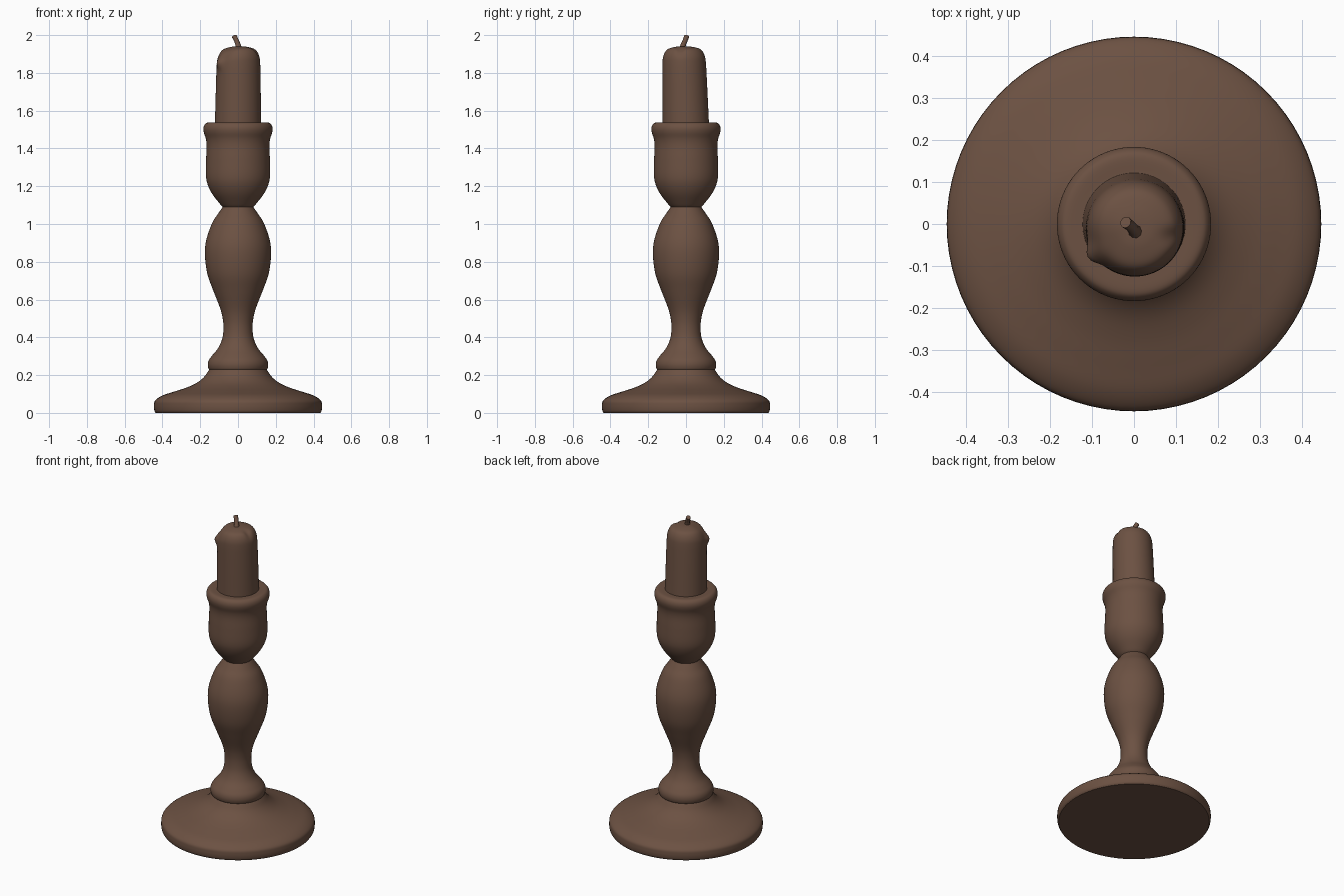
import bpy, bmesh, math
from mathutils import Vector

if "Cube" in bpy.data.objects:
    bpy.data.objects.remove(bpy.data.objects["Cube"])

wood = bpy.data.materials.new("warm brown")
wood.diffuse_color = (0.15, 0.083, 0.055, 1)
wood.use_nodes = True
wood.node_tree.nodes["Principled BSDF"].inputs["Base Color"].default_value = wood.diffuse_color


def smooth_path(pts, n=5):
    """Catmull-Rom curve through the (radius, z) points."""
    p = [Vector(q) for q in pts]
    p = [2 * p[0] - p[1]] + p + [2 * p[-1] - p[-2]]
    out = []
    for i in range(1, len(p) - 2):
        a, b, c, d = p[i - 1:i + 3]
        for k in range(n):
            t = k / n
            out.append(0.5 * (2 * b + (c - a) * t + (2 * a - 5 * b + 4 * c - d) * t * t
                              + (3 * b - a - 3 * c + d) * t ** 3))
    return out + [p[-2]]


def finish(name, bm, angle=40):
    bmesh.ops.remove_doubles(bm, verts=bm.verts, dist=1e-5)
    bmesh.ops.recalc_face_normals(bm, faces=bm.faces)
    me = bpy.data.meshes.new(name)
    bm.to_mesh(me)
    bm.free()
    me.materials.append(wood)
    ob = bpy.data.objects.new(name, me)
    bpy.context.collection.objects.link(ob)
    bpy.ops.object.select_all(action='DESELECT')
    ob.select_set(True)
    bpy.context.view_layer.objects.active = ob
    bpy.ops.object.shade_smooth_by_angle(angle=math.radians(angle))
    return ob


def lathe(name, path, deform=None, seg=80):
    bm = bmesh.new()
    rings = []
    for r, z in path:
        ring = []
        for i in range(seg):
            a = 2 * math.pi * i / seg
            co = deform(r, z, a) if deform else (r * math.cos(a), r * math.sin(a), z)
            ring.append(bm.verts.new(co))
        rings.append(ring)
    for lo, hi in zip(rings, rings[1:]):
        for i in range(seg):
            j = (i + 1) % seg
            bm.faces.new((lo[i], lo[j], hi[j], hi[i]))
    for ring in (rings[0], rings[-1]):
        if (ring[0].co - ring[seg // 2].co).length > 1e-4:
            bm.faces.new(ring)
    return finish(name, bm)


# Wide round foot
lathe("base", smooth_path([
    (0.436, 0), (0.443, 0.012), (0.445, 0.04), (0.438, 0.066), (0.40, 0.092), (0.34, 0.112),
    (0.275, 0.133), (0.22, 0.158), (0.18, 0.19), (0.152, 0.23)]))

# Turned stem with lower collar and bulb
lathe("stem", smooth_path([
    (0.15, 0.226), (0.157, 0.236), (0.160, 0.257), (0.154, 0.28), (0.136, 0.305), (0.104, 0.345),
    (0.083, 0.395), (0.077, 0.45), (0.081, 0.50), (0.095, 0.555), (0.13, 0.645), (0.162, 0.735),
    (0.175, 0.835), (0.168, 0.915), (0.137, 1.005), (0.105, 1.055), (0.08, 1.092)]))

# Candle cup with flared rim
lathe("cup", smooth_path([
    (0.08, 1.09), (0.097, 1.108), (0.137, 1.16), (0.161, 1.21), (0.17, 1.26), (0.169, 1.34),
    (0.166, 1.41), (0.170, 1.45), (0.181, 1.485), (0.183, 1.508), (0.176, 1.527),
    (0.16, 1.537), (0.12, 1.537)]))


# Candle: leans a little forward, with a melted lip at front left
def melt(r, z, a):
    t = (z - 1.5) / 0.44
    d = (a - math.radians(212) + math.pi) % (2 * math.pi) - math.pi
    lip = math.exp(-(d / 0.22) ** 2)
    rim = min(1, r / 0.115)
    high = math.exp(-((z - 1.88) / 0.05) ** 2)
    rr = r + 0.020 * lip * high * rim ** 4
    x = rr * math.cos(a) + 0.003 * t
    y = rr * math.sin(a) - 0.012 * t
    top = min(1, max(0, (z - 1.8) / 0.1))
    # left side of the top sags, with a small dent at right
    z -= top * (0.028 * rim ** 2 * math.exp(-(d / 0.7) ** 2))
    dent = ((x - 0.095) / 0.025) ** 2 + ((y + 0.03) / 0.02) ** 2
    z -= top * 0.012 * math.exp(-dent)
    return (x, y, z)


lathe("candle", smooth_path([
    (0.123, 1.50), (0.121, 1.60), (0.119, 1.70), (0.117, 1.79), (0.115, 1.85), (0.111, 1.885),
    (0.100, 1.912), (0.083, 1.928), (0.05, 1.937), (0.025, 1.940), (0, 1.940)]), melt)

# Bent wick
bm = bmesh.new()
centres = [(0.004, -0.02, 1.925), (0.0, -0.014, 1.95), (-0.009, -0.004, 1.972), (-0.02, 0.004, 1.995)]
radii = [0.019, 0.014, 0.013, 0.014]
rings = []
for k, (c, r) in enumerate(zip(centres, radii)):
    axis = Vector(centres[min(k + 1, 3)]) - Vector(centres[max(k - 1, 0)])
    q = axis.to_track_quat('Z', 'Y')
    rings.append([bm.verts.new(Vector(c) + q @ Vector((r * math.cos(i * math.pi / 5),
                  r * math.sin(i * math.pi / 5), 0))) for i in range(10)])
for lo, hi in zip(rings, rings[1:]):
    for i in range(10):
        bm.faces.new((lo[i], lo[(i + 1) % 10], hi[(i + 1) % 10], hi[i]))
bm.faces.new(rings[0])
bm.faces.new(rings[-1])
finish("wick", bm)
